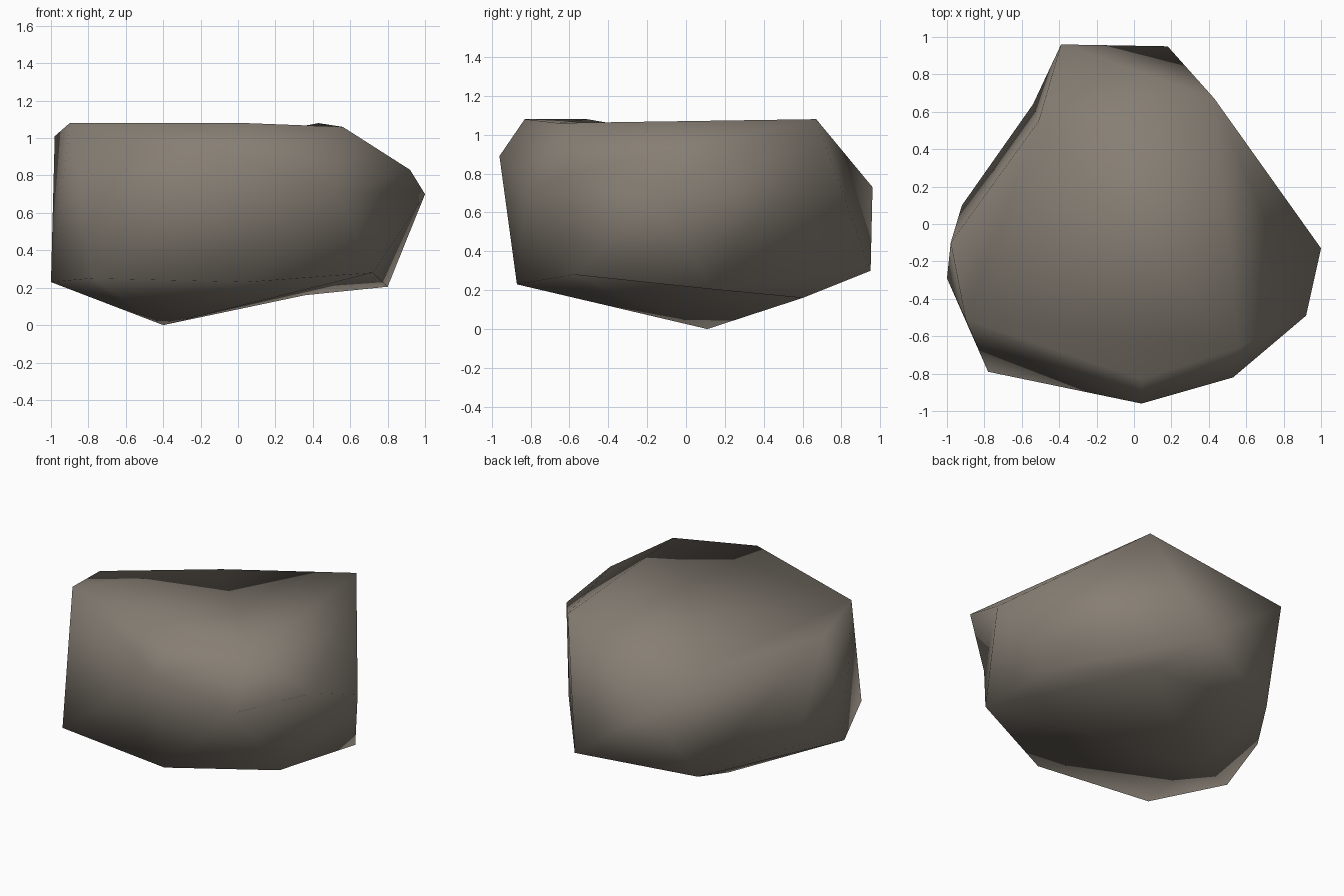
import bpy, bmesh
from mathutils import Vector

if "Cube" in bpy.data.objects:
    bpy.data.objects.remove(bpy.data.objects["Cube"])

# Boulder corner points: underside, widest belt, flat crown
points = {
    "foot": (-0.40, 0.11, 0.0), "under_back": (0.36, 0.60, 0.16),
    "low_right": (0.80, 0.13, 0.205), "low_front_right": (0.72, -0.58, 0.28),
    "low_front": (0.05, -0.87, 0.23), "low_front_left": (-0.78, -0.79, 0.25),
    "low_left": (-1.0, -0.29, 0.23), "low_back_left": (-0.92, 0.10, 0.32),
    "dent_low": (-0.54, 0.64, 0.21), "low_back": (0.18, 0.95, 0.30),
    "right_tip": (1.0, -0.13, 0.70), "right_front": (0.92, -0.49, 0.83),
    "front_right": (0.53, -0.82, 0.71), "front_tip": (0.04, -0.96, 0.89),
    "back_left": (-0.39, 0.96, 0.73),
    "top_front": (0.04, -0.83, 1.08), "top_right": (0.56, -0.66, 1.06),
    "top_back": (0.43, 0.67, 1.08), "top_left": (-0.90, -0.51, 1.08),
    "left_shoulder": (-0.98, -0.10, 1.01), "dent_top": (-0.51, 0.55, 0.90),
}
# Dented corners are pushed out while the skin is wrapped, then set back in.
# The crown is wrapped with its middle hollow reversed so the sag runs across it.
wrap_at = {"dent_top": (-0.68, 0.68, 1.13), "dent_low": (-0.70, 0.76, 0.18),
           "under_back": (0.36, 0.60, 0.03), "top_right": (0.56, -0.66, 1.12)}

# Wrap the points in a chunky low-poly skin
bm = bmesh.new()
vert = {n: bm.verts.new(wrap_at.get(n, p)) for n, p in points.items()}
bmesh.ops.convex_hull(bm, input=bm.verts[:])
for n, p in points.items():
    vert[n].co = Vector(p)


# Turn ridges into shallow hollows
def turn_edge(a, b):
    edge = bm.edges.get((vert[a], vert[b]))
    if edge and len(edge.link_faces) == 2:
        bmesh.utils.edge_rotate(edge, True)


turn_edge("right_front", "low_front_right")
turn_edge("foot", "low_right")

loose = [v for v in bm.verts if not v.link_faces]
bmesh.ops.delete(bm, geom=loose, context='VERTS')
bmesh.ops.recalc_face_normals(bm, faces=bm.faces[:])
for f in bm.faces:
    f.smooth = True

mesh = bpy.data.meshes.new("boulder")
bm.to_mesh(mesh)
bm.free()
boulder = bpy.data.objects.new("boulder", mesh)
bpy.context.collection.objects.link(boulder)

# Warm grey stone
stone = bpy.data.materials.new("warm_grey_stone")
stone.diffuse_color = (0.24, 0.21, 0.175, 1)
stone.use_nodes = True
stone.node_tree.nodes["Principled BSDF"].inputs["Base Color"].default_value = stone.diffuse_color
mesh.materials.append(stone)
